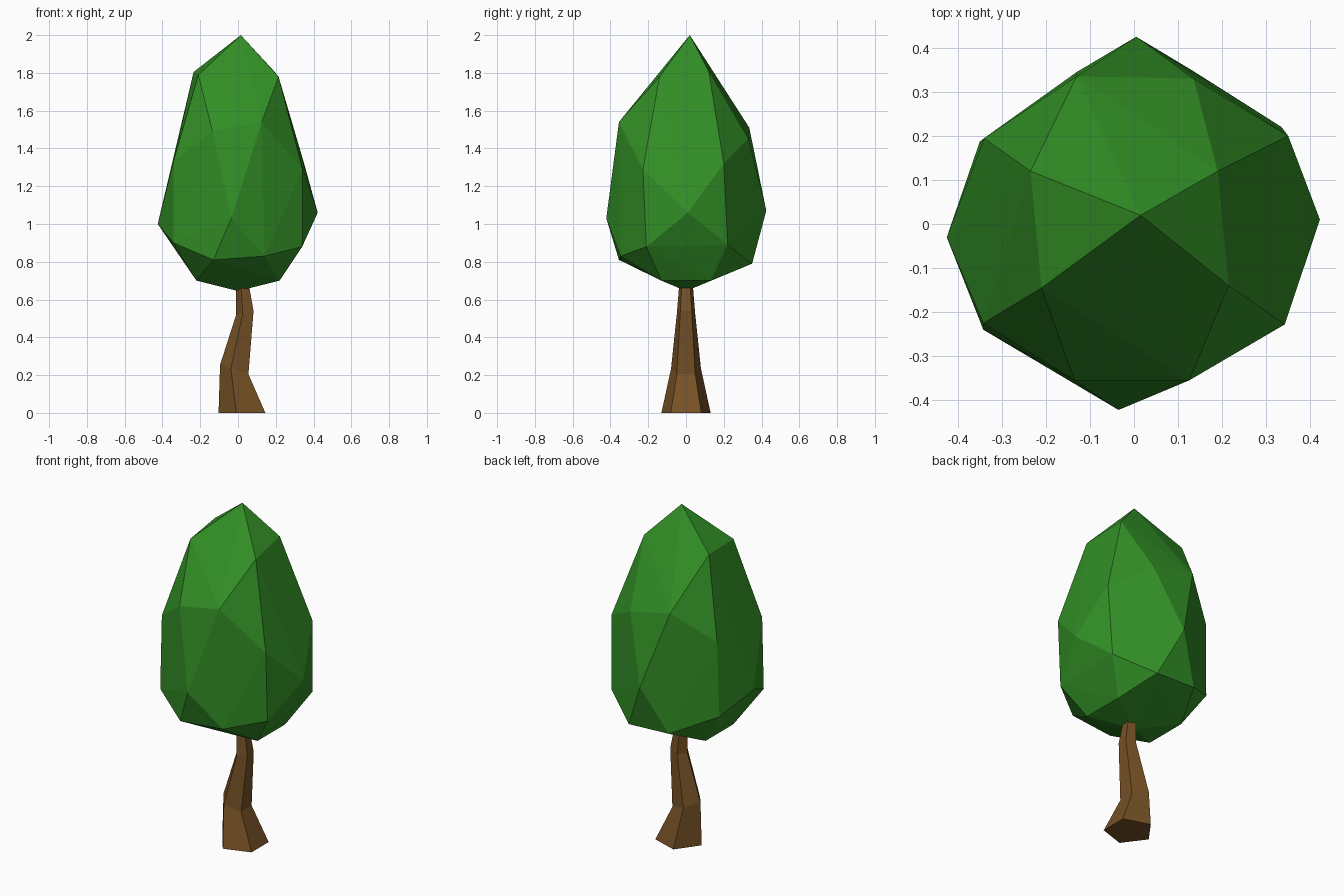
import bpy, bmesh, math


def material(name, rgb):
    m = bpy.data.materials.new(name)
    m.diffuse_color = (*rgb, 1)
    return m


def add_object(name, bm, mat):
    bmesh.ops.recalc_face_normals(bm, faces=bm.faces[:])
    me = bpy.data.meshes.new(name)
    bm.to_mesh(me)
    bm.free()
    me.materials.append(mat)
    ob = bpy.data.objects.new(name, me)
    bpy.context.collection.objects.link(ob)


leaf_green = material("leaf green", (0.032, 0.275, 0.019))
bark_brown = material("bark brown", (0.180, 0.082, 0.019))

# Crown: stretched, slightly irregular 30-point faceted ball
crown_points = [
    (0.015, 0.02, 2.0),
    # shoulder ring
    (-0.235, 0.12, 1.805), (0.19, 0.12, 1.81), (-0.21, -0.145, 1.79), (0.215, -0.14, 1.78),
    # upper front and back
    (-0.135, -0.355, 1.49), (0.125, -0.355, 1.54), (-0.13, 0.335, 1.51), (0.135, 0.33, 1.45),
    # upper sides
    (0.342, -0.228, 1.29), (0.35, 0.20, 1.32), (-0.342, -0.225, 1.33), (-0.34, 0.195, 1.34),
    # widest points
    (0.422, 0.01, 1.06), (-0.425, -0.03, 1.0), (-0.035, -0.422, 1.03), (0.005, 0.425, 1.07),
    # lower sides
    (0.34, -0.21, 0.88), (0.335, 0.22, 0.89), (-0.342, -0.24, 0.90), (-0.35, 0.187, 0.90),
    # lower front and back
    (-0.13, -0.355, 0.81), (0.14, -0.345, 0.83), (-0.13, 0.345, 0.80), (0.13, 0.35, 0.79),
    # underside
    (-0.22, -0.13, 0.70), (0.22, -0.13, 0.70), (-0.22, 0.13, 0.70), (0.22, 0.13, 0.70),
    (0.0, 0.0, 0.645),
]
bm = bmesh.new()
for p in crown_points:
    bm.verts.new(p)
bmesh.ops.convex_hull(bm, input=bm.verts[:])
add_object("crown", bm, leaf_green)

# Trunk: five-sided tilted rings (centre x, radius, height, tilt)
bm = bmesh.new()
rings = []
for cx, r, z, tilt in [(0.034, 0.137, 0, 0), (-0.012, 0.083, 0.227, -0.33),
                       (0.041, 0.051, 0.53, 0.22), (0.025, 0.036, 0.70, 0)]:
    ring = []
    for k in range(5):
        a = math.radians(36 + 72 * k)
        dx = r * math.cos(a)
        ring.append(bm.verts.new((cx + dx, r * math.sin(a), z + tilt * dx)))
    rings.append(ring)
for lo, hi in zip(rings, rings[1:]):
    for k in range(5):
        n = (k + 1) % 5
        bm.faces.new((lo[k], lo[n], hi[n], hi[k]))
bm.faces.new(rings[0][::-1])
bm.faces.new(rings[-1])
add_object("trunk", bm, bark_brown)
